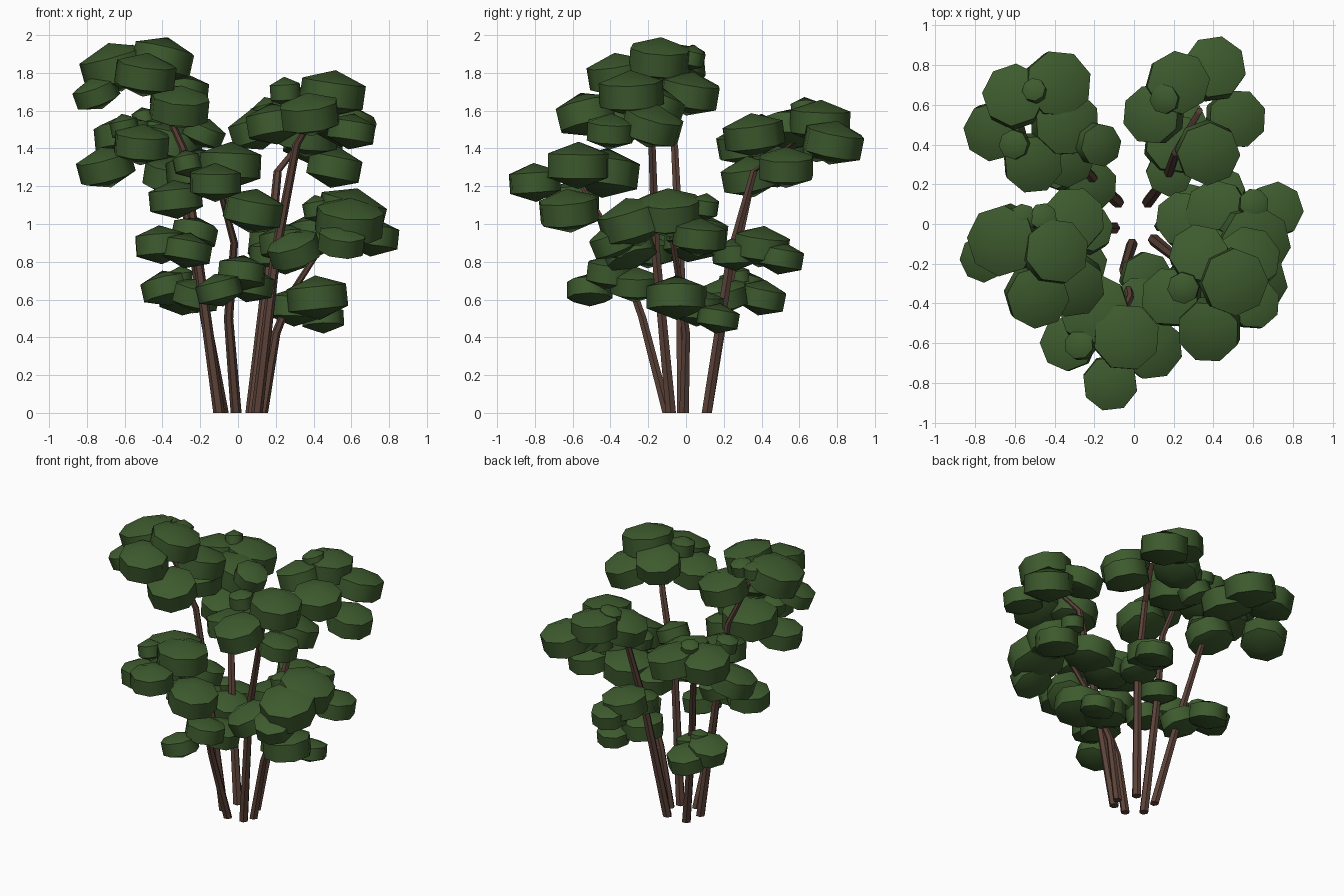
import bpy, bmesh, math, random
from mathutils import Vector, Matrix

if "Cube" in bpy.data.objects:
    bpy.data.objects.remove(bpy.data.objects["Cube"])

random.seed(4)


def material(name, rgb):
    m = bpy.data.materials.new(name)
    m.diffuse_color = (*rgb, 1)
    m.use_nodes = True
    m.node_tree.nodes["Principled BSDF"].inputs["Base Color"].default_value = m.diffuse_color
    return m


GREEN = material("leaf_green", (0.047, 0.103, 0.027))
BROWN = material("bark_brown", (0.108, 0.056, 0.041))


def finish(name, bm, mat, angle):
    me = bpy.data.meshes.new(name)
    bm.to_mesh(me)
    bm.free()
    me.materials.append(mat)
    ob = bpy.data.objects.new(name, me)
    bpy.context.collection.objects.link(ob)
    bpy.ops.object.select_all(action='DESELECT')
    ob.select_set(True)
    bpy.context.view_layer.objects.active = ob
    bpy.ops.object.shade_smooth_by_angle(angle=math.radians(angle))


def foliage(name, pads):
    """Cluster of blunt, tilted eight-sided leaf pads: x, y, z, radius."""
    bm = bmesh.new()
    cx = sum(p[0] for p in pads) / len(pads)
    cy = sum(p[1] for p in pads) / len(pads)
    for x, y, z, r in pads:
        small = r < 0.1
        out = Vector((x - cx, y - cy, 0)) * 1.1
        up = Vector((random.uniform(-.15, .15), random.uniform(-.15, .15), 1)) + out
        wide = r / math.cos(math.pi / 6)
        mat = (Matrix.Translation((x, y, z))
               @ up.to_track_quat('Z', 'Y').to_matrix().to_4x4()
               @ Matrix.Rotation(random.uniform(0, 1), 4, 'Z')
               @ Matrix.Diagonal((wide, wide, r * (1.0 if small else 0.74), 1)))
        bmesh.ops.create_uvsphere(bm, u_segments=8, v_segments=3, radius=1, matrix=mat)
    finish(name, bm, GREEN, 60)


def stem(name, points, r0, r1, sides=6):
    """Tapered six-sided tube along a bent path."""
    bm = bmesh.new()
    pts = [Vector(p) for p in points]
    rings = []
    for i, p in enumerate(pts):
        r = r0 + (r1 - r0) * i / (len(pts) - 1)
        rings.append([bm.verts.new(p + Vector((r * math.cos(a), r * math.sin(a), 0)))
                      for a in (math.tau * k / sides for k in range(sides))])
    for a, b in zip(rings, rings[1:]):
        for k in range(sides):
            j = (k + 1) % sides
            bm.faces.new((a[k], a[j], b[j], b[k]))
    bm.faces.new(rings[0][::-1])
    bm.faces.new(rings[-1])
    finish(name, bm, BROWN, 35)


# Main stems
stem("back_left_stem", [(-.08, .11, 0), (-.20, .22, .65), (-.29, .33, 1.15), (-.45, .48, 1.4)], .031, .017)
stem("back_right_stem", [(.07, .11, 0), (.17, .24, .85), (.21, .36, 1.28), (.33, .57, 1.43)], .031, .017)
stem("left_stem", [(-.10, -.02, 0), (-.21, -.03, .8), (-.29, -.06, 1.4), (-.45, -.10, 1.75)], .031, .017)
stem("right_stem", [(.13, -.01, 0), (.20, .0, .42), (.30, -.03, .66), (.50, -.08, .97)], .029, .016)
stem("front_right_stem", [(.10, -.08, 0), (.20, -.16, .85), (.31, -.18, 1.42), (.42, -.30, 1.6)], .031, .017)
stem("front_stem", [(-.01, -.10, 0), (-.05, -.23, .5), (-.02, -.37, .9), (-.10, -.55, 1.2)], .029, .016)

# Upper foliage
foliage("left_foliage", [
    (-.75, -.17, 1.69, .12), (-.65, -.08, 1.83, .18), (-.40, -.14, 1.87, .165),
    (-.31, .02, 1.69, .16), (-.31, -.30, 1.62, .16), (-.49, -.36, 1.79, .16),
    (-.56, .03, 1.88, .07), (-.46, .03, 1.88, .07)])
foliage("back_left_foliage", [
    (-.39, .70, 1.45, .17), (-.60, .64, 1.46, .16), (-.70, .47, 1.30, .15),
    (-.35, .51, 1.42, .17), (-.51, .31, 1.42, .15), (-.18, .40, 1.48, .11),
    (-.35, .34, 1.25, .15), (-.60, .40, 1.51, .075), (-.50, .67, 1.56, .06)])
foliage("back_right_foliage", [
    (.40, .78, 1.43, .16), (.22, .71, 1.54, .16), (.10, .55, 1.50, .15),
    (.51, .53, 1.30, .15), (.37, .36, 1.47, .16), (.16, .63, 1.60, .075)])
foliage("front_right_foliage", [
    (.50, -.29, 1.69, .17), (.38, -.53, 1.58, .16), (.57, -.18, 1.52, .16),
    (.19, -.37, 1.53, .15), (.60, -.40, 1.49, .13), (.33, -.16, 1.62, .15),
    (.25, -.32, 1.70, .08)])
foliage("right_foliage", [
    (.59, -.28, 1.01, .18), (.60, -.09, 1.06, .18), (.71, .07, .93, .14),
    (.42, .06, .95, .16), (.25, .02, .90, .14), (.30, -.30, .86, .14),
    (.55, -.38, .91, .13), (.60, .10, 1.09, .075), (.42, -.10, 1.08, .075)])
foliage("front_foliage", [
    (-.12, -.80, 1.22, .14), (-.04, -.57, 1.31, .17), (-.20, -.43, 1.27, .18),
    (-.33, -.60, 1.13, .14), (.08, -.62, 1.07, .16), (-.27, -.61, 1.32, .075)])

# Lower foliage
foliage("back_left_low_foliage", [
    (-.38, .30, .66, .13), (-.22, .20, .62, .13), (-.29, .40, .61, .13), (-.30, .28, .72, .06)])
foliage("back_right_low_foliage", [
    (.20, .40, .88, .15), (.25, .50, .82, .12), (.18, .26, .84, .12)])
foliage("left_low_foliage", [
    (-.41, -.12, .89, .14), (-.23, -.03, .95, .12), (-.27, -.20, .86, .13)])
foliage("right_low_foliage", [
    (.42, -.05, .61, .16), (.30, .06, .56, .14), (.45, .17, .50, .11)])
foliage("front_low_foliage", [
    (.02, -.40, .74, .13), (-.10, -.51, .65, .12), (.06, -.27, .68, .13)])
